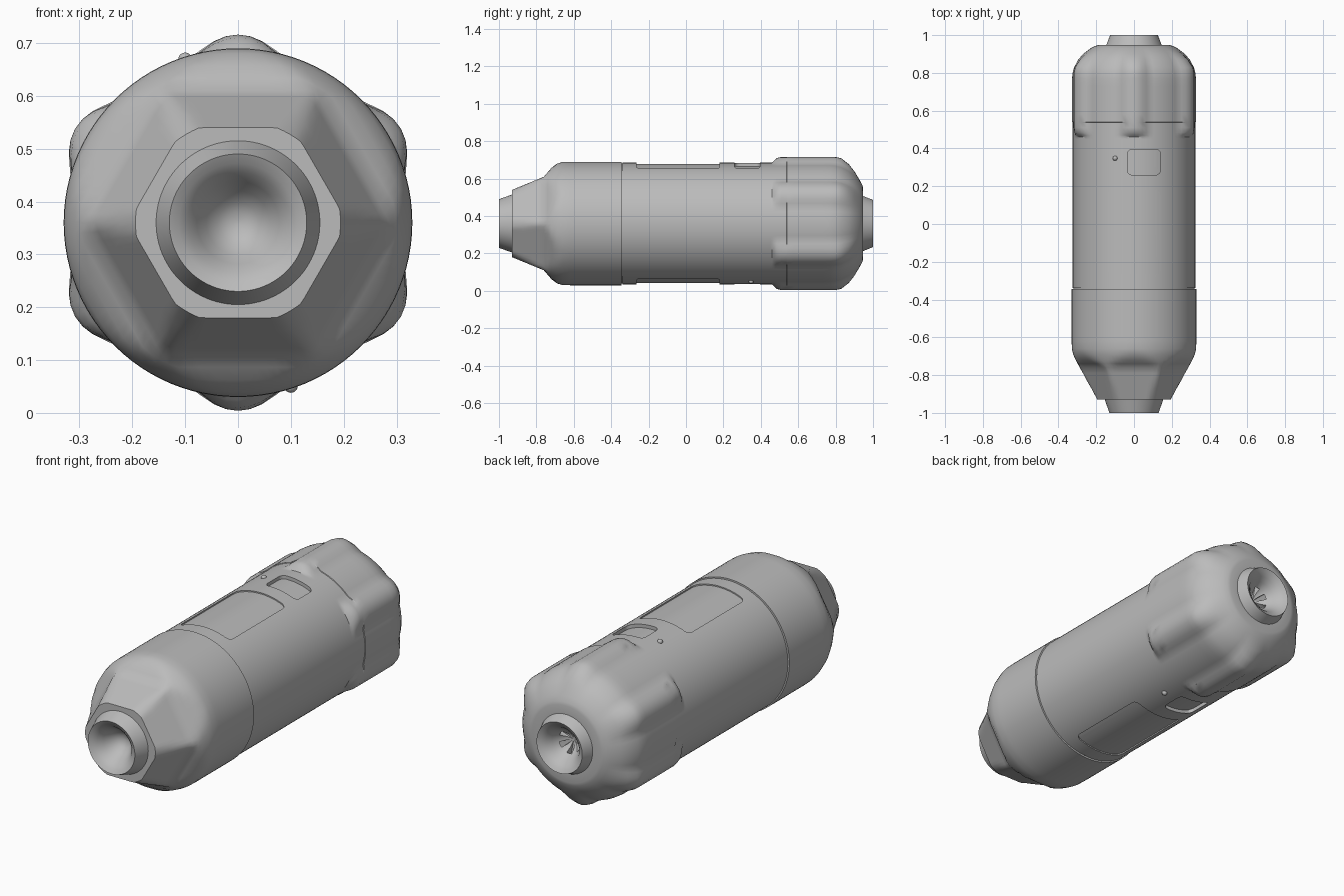
import bpy, bmesh
from math import sin, cos, pi, radians

if "Cube" in bpy.data.objects:
    bpy.data.objects.remove(bpy.data.objects["Cube"])

AXIS = 0.36      # height of the long axis
SEG = 96

grey = bpy.data.materials.new("matte grey")
grey.use_nodes = True
colour = (0.5, 0.5, 0.5, 1)
grey.diffuse_color = colour
grey.node_tree.nodes["Principled BSDF"].inputs["Base Color"].default_value = colour


def make_object(name, bm, turn=0):
    bmesh.ops.recalc_face_normals(bm, faces=bm.faces)
    mesh = bpy.data.meshes.new(name)
    bm.to_mesh(mesh)
    bm.free()
    mesh.materials.append(grey)
    ob = bpy.data.objects.new(name, mesh)
    bpy.context.collection.objects.link(ob)
    ob.location.z = AXIS
    ob.rotation_euler.y = turn
    return ob


def activate(ob):
    bpy.ops.object.select_all(action='DESELECT')
    ob.select_set(True)
    bpy.context.view_layer.objects.active = ob


def cut(ob, cutter):
    mod = ob.modifiers.new("cut", 'BOOLEAN')
    mod.operation = 'DIFFERENCE'
    mod.solver = 'EXACT'
    mod.object = cutter
    cutter.hide_render = True
    activate(ob)
    bpy.ops.object.modifier_apply(modifier=mod.name)
    bpy.data.objects.remove(cutter)


def lathe(name, profile, shape=lambda y, r, phi: r):
    """Turn (y, radius) points round the long axis; shape adjusts the radius.
    phi is the angle from the nearest of six rib directions."""
    bm = bmesh.new()
    rings = []
    for y, r in profile:
        ring = []
        for i in range(SEG):
            a = 2 * pi * i / SEG
            phi = (a % (pi / 3)) - pi / 6
            rr = shape(y, r, phi)
            ring.append(bm.verts.new((rr * cos(a), y, rr * sin(a))))
        rings.append(ring)
    for p, q in zip(rings, rings[1:]):
        for i in range(SEG):
            j = (i + 1) % SEG
            bm.faces.new((p[i], p[j], q[j], q[i]))
    bm.faces.new(rings[0])
    bm.faces.new(rings[-1])
    return make_object(name, bm)


def along(points, y):
    """Linear interpolation through (y, value) points."""
    for (y0, v0), (y1, v1) in zip(points, points[1:]):
        if y0 <= y <= y1:
            return v0 + (v1 - v0) * (y - y0) / (y1 - y0)
    return None


# Distance of the six flat scoops on the nose, and crest radius of the six ribs
scoops = [(-0.93, 0.18), (-0.76, 0.25), (-0.72, 0.297), (-0.69, 0.32), (-0.66, 0.33)]
ribs = [(0.46, 0.325), (0.47, 0.335), (0.485, 0.35), (0.51, 0.356), (0.8, 0.356),
        (0.83, 0.349), (0.87, 0.318), (0.9, 0.28)]


def shell_shape(y, r, phi):
    flat, crest = along(scoops, y), along(ribs, y)
    if flat and r > 0.17:
        return min(r, flat / cos(phi))
    if crest and abs(phi) < radians(14):
        return max(r, r + (crest - r) * cos(phi * pi / 2 / radians(14)))
    return r


# Dished end sockets: (depth from the tip, radius), centre to foot of the collar
socket = [(0.115, 0.004), (0.112, 0.02), (0.103, 0.038), (0.08, 0.06), (0.05, 0.078),
          (0.025, 0.095), (0.01, 0.112), (0, 0.13)]

# Shell outline from nose to tail
shell = [(d - 1, r) for d, r in socket]
shell += [(-0.93, 0.155), (-0.93, 0.194), (-0.87, 0.226), (-0.82, 0.255), (-0.79, 0.27),
          (-0.76, 0.287), (-0.74, 0.298), (-0.72, 0.309), (-0.69, 0.322), (-0.66, 0.329),
          (-0.62, 0.33)]
shell += [(-0.6 + 0.05 * i, 0.33) for i in range(6)]
shell += [(-0.345, 0.33), (-0.345, 0.321), (-0.34, 0.321), (-0.34, 0.325)]
shell += [(-0.3 + 0.05 * i, 0.325) for i in range(16)]
shell += [(0.46, 0.325), (0.47, 0.325), (0.485, 0.325), (0.51, 0.325), (0.538, 0.325),
          (0.54, 0.328)]
shell += [(0.58 + 0.05 * i, 0.328) for i in range(4)]
shell += [(0.77, 0.328), (0.8, 0.325), (0.83, 0.317), (0.87, 0.295), (0.9, 0.27),
          (0.93, 0.23), (0.943, 0.205), (0.947, 0.19), (0.947, 0.147)]
shell += [(1 - d, r * 0.97) for d, r in reversed(socket)]
body = lathe("body_shell", shell, shell_shape)


def recess(x0, x1, y0, y1, corner, floor, turn):
    """Sink a rounded rectangle into the shell, down to a given radius."""
    bm = bmesh.new()
    loop = []
    corners = [(x1, y1, -1, -1), (x0, y1, 1, -1), (x0, y0, 1, 1), (x1, y0, -1, 1)]
    for k, (x, y, sx, sy) in enumerate(corners):
        for i in range(7):
            a = pi / 2 * (k + i / 6)
            loop.append(bm.verts.new((x + corner * (sx + cos(a)),
                                      y + corner * (sy + sin(a)), 0.22)))
    face = bm.faces.new(loop)
    top = bmesh.ops.extrude_face_region(bm, geom=[face])["geom"]
    bmesh.ops.translate(bm, vec=(0, 0, 0.2),
                        verts=[v for v in top if isinstance(v, bmesh.types.BMVert)])
    cutter = make_object("recess_cutter", bm, turn)
    core = lathe("core_cutter", [(-0.5, floor), (0.6, floor)])
    bpy.context.view_layer.update()
    cut(cutter, core)
    cut(body, cutter)


# Top and underside carry the same panel, finger pocket and button
for side, turn in (("top", 0), ("bottom", pi)):
    recess(-0.14, 0.14, -0.265, 0.18, 0.025, 0.319, turn)
    recess(-0.035, 0.14, 0.26, 0.395, 0.025, 0.308, turn)
    bm = bmesh.new()
    bmesh.ops.create_uvsphere(bm, u_segments=16, v_segments=10, radius=0.013)
    bmesh.ops.translate(bm, vec=(-0.1, 0.348, 0.309), verts=bm.verts)
    button = make_object(side + "_button", bm, turn)
    activate(button)
    bpy.ops.object.shade_smooth_by_angle(angle=radians(40))

activate(body)
bpy.ops.object.shade_smooth_by_angle(angle=radians(32))
